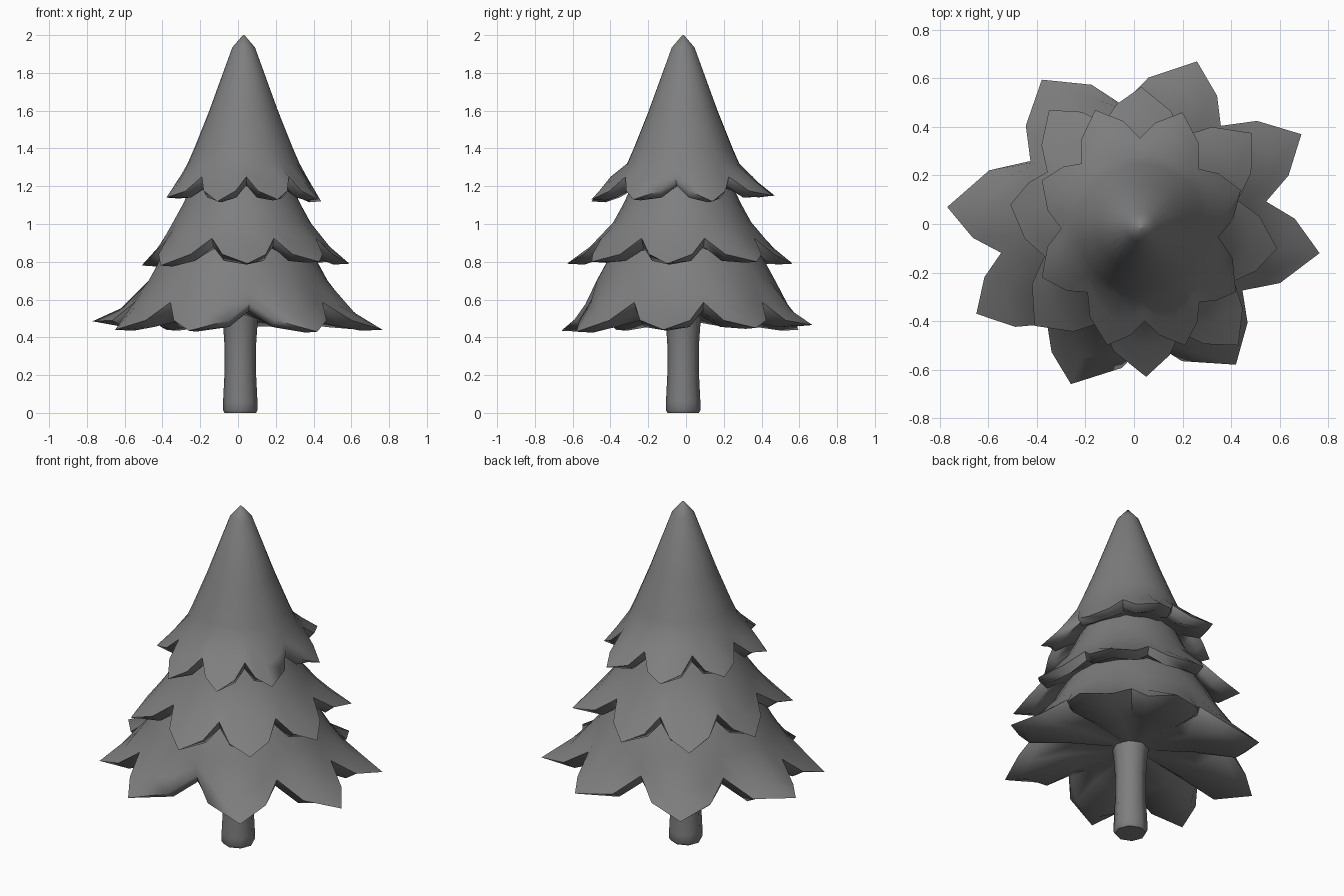
import bpy, bmesh, math

if "Cube" in bpy.data.objects:
    bpy.data.objects.remove(bpy.data.objects["Cube"])

# Dark grey shared by every part
grey = bpy.data.materials.new("dark_grey")
grey.diffuse_color = (0.21, 0.21, 0.21, 1)
grey.use_nodes = True
grey.node_tree.nodes["Principled BSDF"].inputs["Base Color"].default_value = grey.diffuse_color


def make_object(name, rings, angle):
    """Loft a closed solid through rings that all have the same point count."""
    bm = bmesh.new()
    loops = [[bm.verts.new(p) for p in ring] for ring in rings]
    n = len(loops[0])
    for a, b in zip(loops, loops[1:]):
        for i in range(n):
            j = (i + 1) % n
            bm.faces.new((a[i], b[i], b[j], a[j]))
    bm.faces.new(loops[0])
    bm.faces.new(loops[-1])
    bmesh.ops.recalc_face_normals(bm, faces=bm.faces[:])
    mesh = bpy.data.meshes.new(name)
    bm.to_mesh(mesh)
    bm.free()
    mesh.materials.append(grey)
    obj = bpy.data.objects.new(name, mesh)
    bpy.context.collection.objects.link(obj)
    bpy.ops.object.select_all(action='DESELECT')
    obj.select_set(True)
    bpy.context.view_layer.objects.active = obj
    bpy.ops.object.shade_smooth_by_angle(angle=math.radians(angle))
    return obj


def lerp(a, b, t):
    return a + (b - a) * t


def tier(name, centre, profile, tips, valley_r, valley_z, shoulder_z, sag, inner):
    """Skirt of foliage: round upper rings, then a rim of pointed leaves, then the underside."""
    cx, cy = centre
    polar = sorted((math.atan2(y - cy, x - cx) % math.tau, math.hypot(x - cx, y - cy), z)
                   for x, y, z in tips)
    n = len(polar)
    # Rim outline per leaf: valley, shoulder, tip, shoulder (wide gaps cut deeper)
    rim = []
    for i, (a, r, z) in enumerate(polar):
        before = polar[i - 1][0] - (math.tau if i == 0 else 0)
        after = polar[(i + 1) % n][0] + (math.tau if i == n - 1 else 0)
        va, vb = (a + before) / 2, (a + after) / 2
        ra = valley_r - 0.2 * (a - before - math.tau / 8)
        rb = valley_r - 0.2 * (after - a - math.tau / 8)
        rim += [(va, ra, valley_z, 0),
                (lerp(va, a, 0.42), lerp(ra, r, 0.5), shoulder_z, 1),
                (a, r, z, 2),
                (lerp(vb, a, 0.42), lerp(rb, r, 0.5), shoulder_z, 1)]

    def place(points):
        return [(cx + r * math.cos(a), cy + r * math.sin(a), z) for a, r, z in points]

    rings = [place([(p[0], r, z) for p in rim]) for r, z in profile]
    last_r, last_z = profile[-1]
    # Leaf tops sag a little between the cone and the tips
    rings.append(place([(a, lerp(last_r, r, 0.5), lerp(last_z, z, 0.5) - sag * k / 2)
                        for a, r, z, k in rim]))
    rings.append(place([p[:3] for p in rim]))
    # Thick leaves: the underside stays low beneath tips and forms a lip in the valleys
    shrink, drop = (0.96, 0.91, 0.85), (0.045, 0.035, 0.005)
    under = [(a, r * shrink[k], z - drop[k]) for a, r, z, k in rim]
    rings.append(place(under))
    # Hollow running back to the tier below or the trunk
    rings.append(place([(a, lerp(r, inner[0], 0.45), lerp(z, inner[1], 0.6)) for a, r, z in under]))
    rings.append(place([(p[0], inner[0], inner[1]) for p in rim]))
    return make_object(name, rings, 60)


# Lowest foliage tier
tier("lower_foliage", (0, 0),
     [(0.30, 1.0), (0.345, 0.93), (0.42, 0.80), (0.475, 0.70)],
     [(0.69, 0.37, 0.45), (0.765, -0.12, 0.44), (0.42, -0.58, 0.43), (-0.26, -0.66, 0.435),
      (-0.65, -0.37, 0.44), (-0.77, 0.07, 0.485), (-0.38, 0.595, 0.44), (0.26, 0.67, 0.465)],
     0.525, 0.585, 0.49, 0.04, (0.09, 0.52))

# Middle foliage tier
tier("middle_foliage", (0.02, -0.02),
     [(0.20, 1.33), (0.26, 1.22), (0.31, 1.11), (0.365, 1.01)],
     [(0.05, -0.63, 0.79), (0.43, -0.50, 0.80), (0.59, -0.10, 0.79), (0.485, 0.375, 0.80),
      (0.03, 0.565, 0.79), (-0.35, 0.47, 0.79), (-0.51, 0.08, 0.78), (-0.41, -0.42, 0.78)],
     0.435, 0.925, 0.84, 0.02, (0.35, 0.87))

# Top foliage cone
tier("top_foliage", (0.03, -0.015),
     [(0.004, 2.0), (0.06, 1.935), (0.182, 1.60), (0.262, 1.40), (0.297, 1.32)],
     [(0.21, -0.50, 1.13), (-0.11, -0.50, 1.12), (-0.38, -0.22, 1.14), (-0.38, 0.18, 1.14),
      (-0.16, 0.47, 1.15), (0.20, 0.46, 1.15), (0.44, 0.14, 1.12), (0.42, -0.28, 1.13)],
     0.355, 1.25, 1.175, 0.005, (0.23, 1.20))

# Trunk, slightly waisted with a rounded foot
trunk = [(0.083, 0.0), (0.092, 0.015), (0.091, 0.06), (0.084, 0.2), (0.083, 0.35),
         (0.092, 0.48), (0.11, 0.58)]
make_object("trunk",
            [[(0.012 + r * math.cos(math.tau * i / 8), -0.015 + r * math.sin(math.tau * i / 8), z)
              for i in range(8)] for r, z in trunk], 50)
